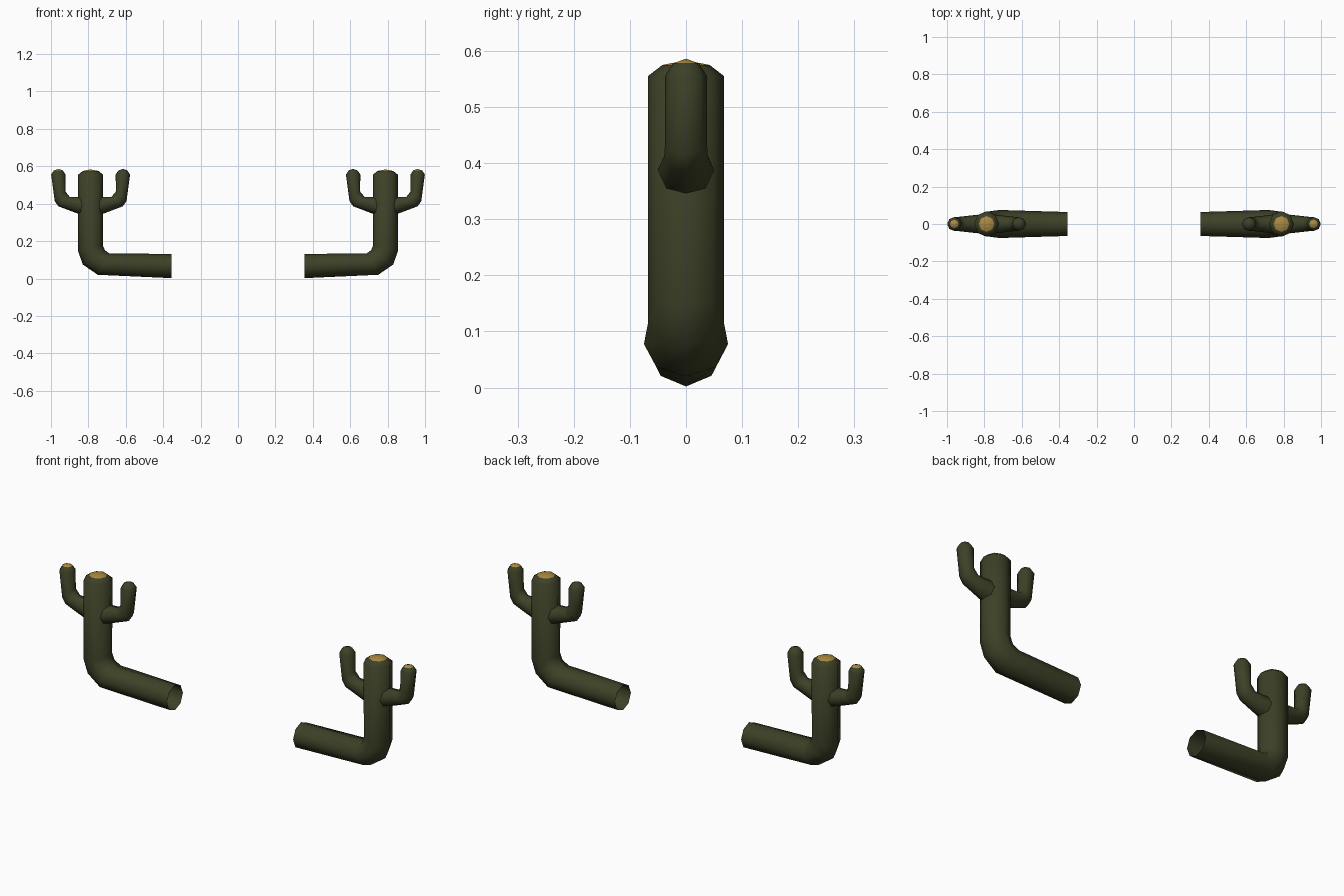
import bpy, bmesh, math
from mathutils import Vector

if "Cube" in bpy.data.objects:
    bpy.data.objects.remove(bpy.data.objects["Cube"])

SIDES = 8
COL_X = 0.788  # x of the upright trunk


def material(name, rgb):
    m = bpy.data.materials.new(name)
    m.diffuse_color = (*rgb, 1)
    m.use_nodes = True
    m.node_tree.nodes["Principled BSDF"].inputs["Base Color"].default_value = m.diffuse_color
    return m


GREEN = material("dark olive green", (0.046, 0.053, 0.020))
YELLOW = material("dull yellow", (0.40, 0.25, 0.05))


def tube(name, rings, tip, side, offset=0.0, flip=1, yellow_tip=False):
    """Loft of rings; each ring is (outer x, z, inner x, z, y radius)."""
    bm = bmesh.new()

    def place(x, y, z):
        return bm.verts.new((side * (offset + flip * x), y, z))

    loops = []
    for ox, oz, ix, iz, ry in rings:
        loop = []
        for i in range(SIDES):
            a = 2 * math.pi * i / SIDES
            t = (1 + math.cos(a)) / 2
            loop.append(place(ix + (ox - ix) * t, ry * math.sin(a), iz + (oz - iz) * t))
        loops.append(loop)
    for a, b in zip(loops, loops[1:]):
        for i in range(SIDES):
            j = (i + 1) % SIDES
            bm.faces.new((a[i], a[j], b[j], b[i]))
    # rounded tip, closed with a fan
    top = place(tip[0], 0, tip[1])
    for i in range(SIDES):
        f = bm.faces.new((loops[-1][i], loops[-1][(i + 1) % SIDES], top))
        f.material_index = 1 if yellow_tip else 0
    bmesh.ops.recalc_face_normals(bm, faces=bm.faces)
    # the top fan must point up
    if sum(f.normal.z for f in top.link_faces) < 0:
        bmesh.ops.reverse_faces(bm, faces=bm.faces)
    for f in bm.faces:
        f.smooth = True
    me = bpy.data.meshes.new(name)
    bm.to_mesh(me)
    bm.free()
    me.materials.append(GREEN)
    me.materials.append(YELLOW)
    ob = bpy.data.objects.new(name, me)
    bpy.context.collection.objects.link(ob)


# horizontal limb bending up into the trunk, open at the inner end
TRUNK = [
    (0.355, 0.002, 0.355, 0.131, 0.064),
    (0.750, 0.020, 0.690, 0.135, 0.075),
    (0.830, 0.075, 0.712, 0.152, 0.068),
    (0.855, 0.147, 0.723, 0.178, 0.068),
    (0.855, 0.555, 0.721, 0.555, 0.068),
    (0.830, 0.575, 0.746, 0.575, 0.042),
]
# small branch, measured outward from the trunk centre
BRANCH = [
    (0.045, 0.338, 0.045, 0.437, 0.050),
    (0.172, 0.386, 0.112, 0.437, 0.039),
    (0.192, 0.414, 0.135, 0.465, 0.037),
    (0.211, 0.556, 0.134, 0.556, 0.037),
    (0.196, 0.578, 0.149, 0.578, 0.023),
]

for side, label in ((1, "right"), (-1, "left")):
    tube(label + "_trunk", TRUNK, (COL_X, 0.583), side, yellow_tip=True)
    tube(label + "_outer_branch", BRANCH, (0.172, 0.586), side, COL_X, 1, True)
    tube(label + "_inner_branch", BRANCH, (0.172, 0.586), side, COL_X, -1)
